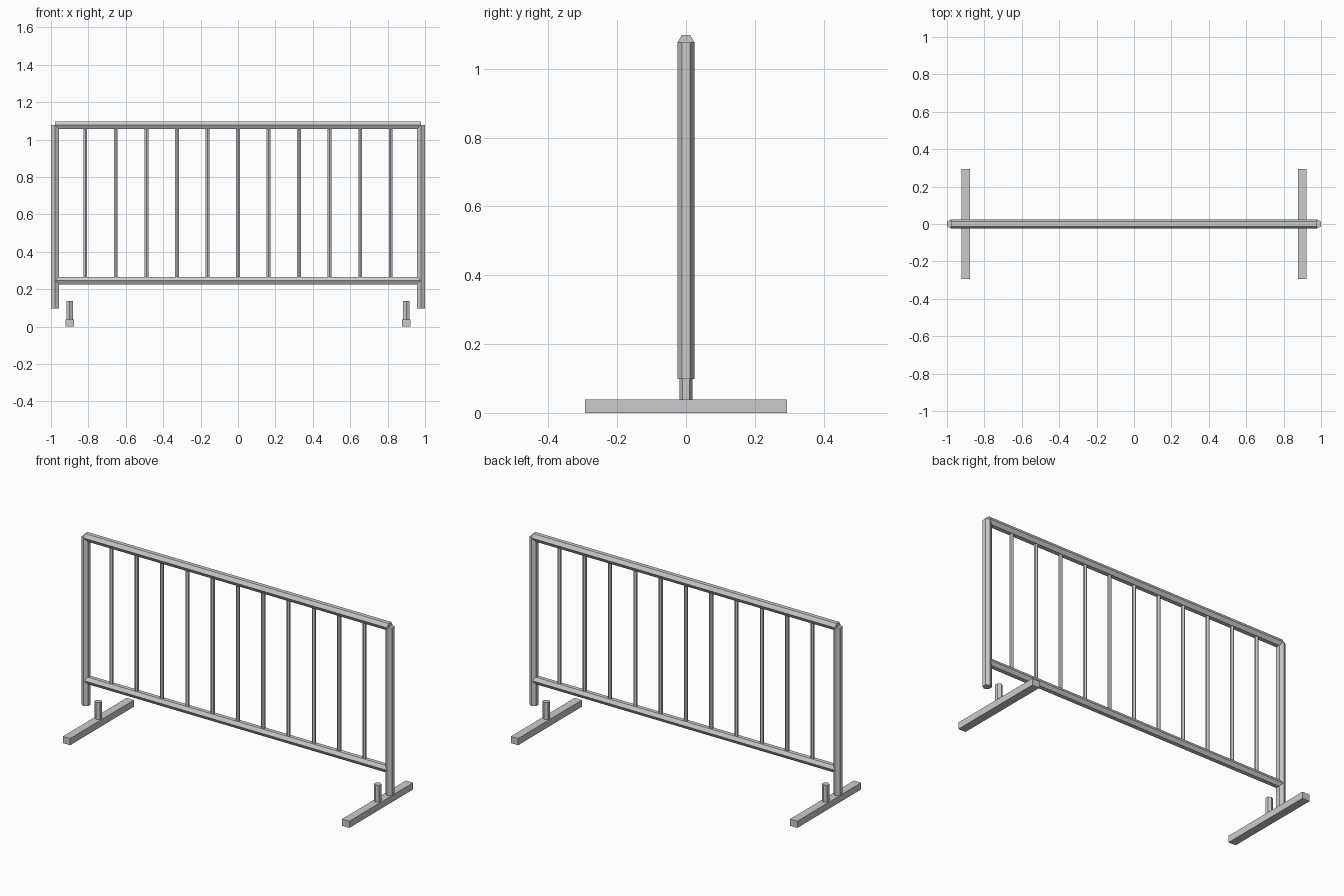
import bpy
from math import radians

if "Cube" in bpy.data.objects:
    bpy.data.objects.remove(bpy.data.objects["Cube"])


def tube(name, radius, start, end):
    """Hexagonal tube along z or x, with corners pointing to front and back."""
    horizontal = start[0] != end[0]
    length = end[0] - start[0] if horizontal else end[2] - start[2]
    mid = [(a + b) / 2 for a, b in zip(start, end)]
    bpy.ops.mesh.primitive_cylinder_add(
        vertices=6, radius=radius, depth=length, location=mid,
        rotation=(0, radians(90) if horizontal else 0, 0))
    bpy.context.object.name = name


def box(name, centre, size):
    bpy.ops.mesh.primitive_cube_add(size=1, location=centre)
    ob = bpy.context.object
    ob.name = name
    ob.scale = size


POST_X, TOP_Z, LOW_Z = 0.979, 1.077, 0.246

# Top and bottom rails
tube("top_rail", 0.0245, (-POST_X, 0, TOP_Z), (POST_X, 0, TOP_Z))
tube("bottom_rail", 0.0235, (-POST_X, 0, LOW_Z), (POST_X, 0, LOW_Z))

# End posts, feet and foot stubs
for label, s in (("left", -1), ("right", 1)):
    tube(label + "_post", 0.0245, (s * POST_X, 0, 0.098), (s * POST_X, 0, TOP_Z))
    box(label + "_foot", (s * 0.9, 0, 0.0195), (0.047, 0.587, 0.039))
    tube(label + "_foot_stub", 0.0196, (s * 0.9, 0, 0.02), (s * 0.9, 0, 0.138))

# Vertical bars
for i in range(1, 12):
    x = -POST_X + 2 * POST_X * i / 12
    tube(f"bar_{i}", 0.0112, (x, 0, LOW_Z), (x, 0, TOP_Z))
